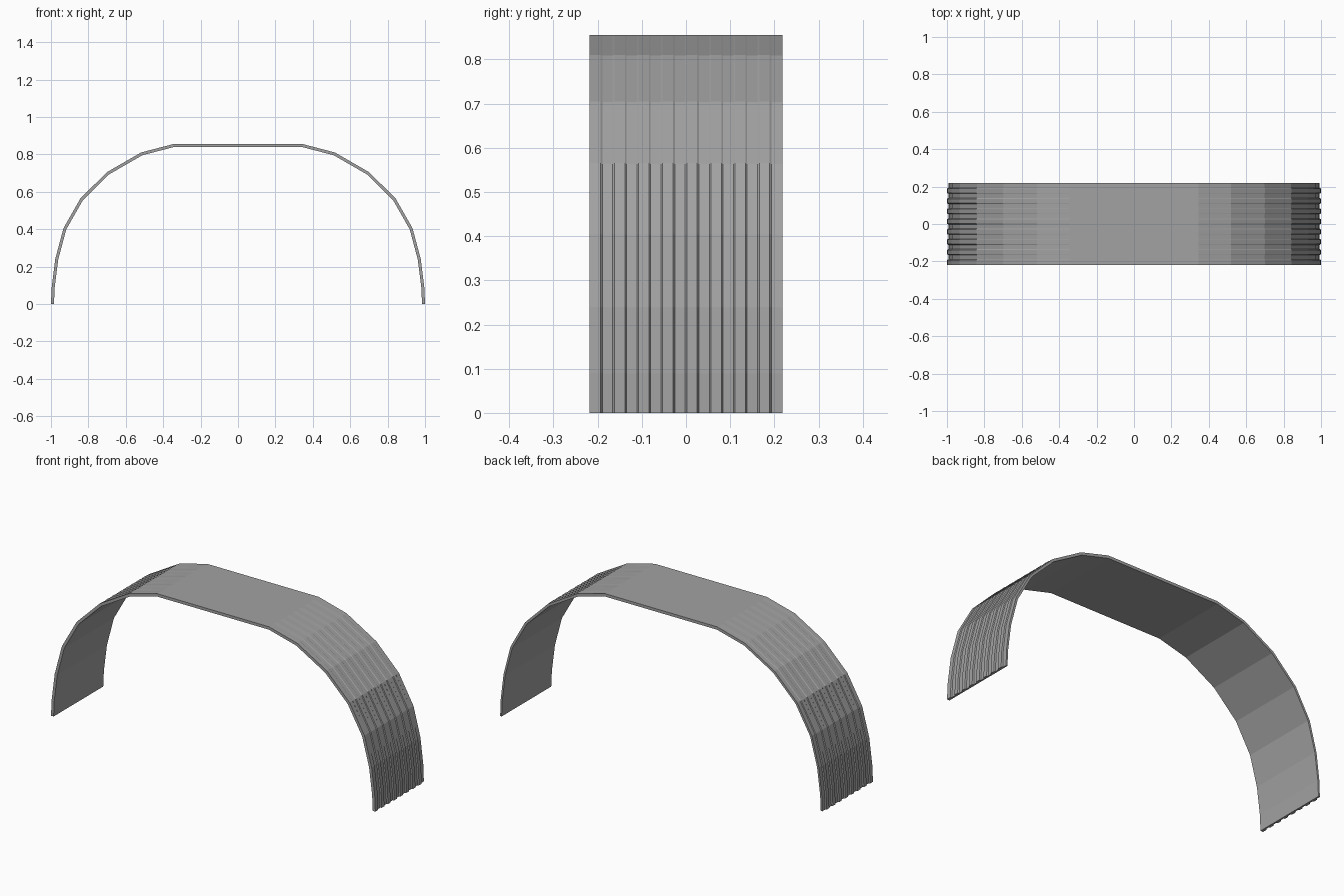
import bpy
import bmesh
from mathutils import Vector

cube = bpy.data.objects.get("Cube")
if cube:
    bpy.data.objects.remove(cube, do_unlink=True)

WIDTH, STRIPS = 0.437, 16
THICKNESS, GROOVE, SLOPE = 0.016, 0.007, 0.002

# Grey material
grey = bpy.data.materials.new("mid_grey")
grey.use_nodes = True
colour = (0.36, 0.36, 0.36, 1)
grey.diffuse_color = colour
grey.node_tree.nodes["Principled BSDF"].inputs["Base Color"].default_value = colour

# Outer arch profile, from the foot up to the flat crown, then mirrored
half = [(1, 0), (0.996, 0.09), (0.977, 0.24), (0.933, 0.405),
        (0.842, 0.565), (0.70, 0.705), (0.518, 0.81), (0.345, 0.855)]
outer = [Vector(p) for p in half] + [Vector((-x, z)) for x, z in reversed(half)]
last = len(outer) - 1


def inward(i):
    """Mitred inward offset direction at a profile point."""
    sides = []
    for a, b in ((i - 1, i), (i, i + 1)):
        if a >= 0 and b <= last:
            d = (outer[b] - outer[a]).normalized()
            sides.append(Vector((-d.y, d.x)))
    if len(sides) == 1:  # feet stay flat on the ground
        return Vector((-1 if i == 0 else 1, 0))
    n = (sides[0] + sides[1]).normalized()
    return n / n.dot(sides[0])


def section(y, recessed):
    """Closed cross-section; grooves fade out from the feet to the crown."""
    steps = len(half) - 1
    ring = []
    for i, p in enumerate(outer):
        fade = 1 - min(i, last - i) / steps
        ring.append(p + inward(i) * (GROOVE * fade if recessed else 0))
    ring += [outer[i] + inward(i) * THICKNESS for i in range(last, -1, -1)]
    return [bm.verts.new((p.x, y, p.y)) for p in ring]


# Corrugated arch: alternating raised and recessed strips with sloped walls
bm = bmesh.new()
rings = []
for k in range(STRIPS):
    y0 = -WIDTH / 2 + k * WIDTH / STRIPS
    y1 = y0 + WIDTH / STRIPS
    rings.append(section(y0 + (SLOPE if k else 0), k % 2 == 1))
    rings.append(section(y1 - (SLOPE if k < STRIPS - 1 else 0), k % 2 == 1))

count = len(rings[0])
for a, b in zip(rings, rings[1:]):
    for i in range(count):
        j = (i + 1) % count
        bm.faces.new((a[i], a[j], b[j], b[i]))

# Front and back edge caps
for ring in (rings[0], rings[-1]):
    for i in range(last):
        bm.faces.new((ring[i], ring[i + 1], ring[count - 2 - i], ring[count - 1 - i]))

bmesh.ops.recalc_face_normals(bm, faces=bm.faces)
mesh = bpy.data.meshes.new("corrugated_arch")
bm.to_mesh(mesh)
bm.free()
mesh.materials.append(grey)
arch = bpy.data.objects.new("corrugated_arch", mesh)
bpy.context.collection.objects.link(arch)
